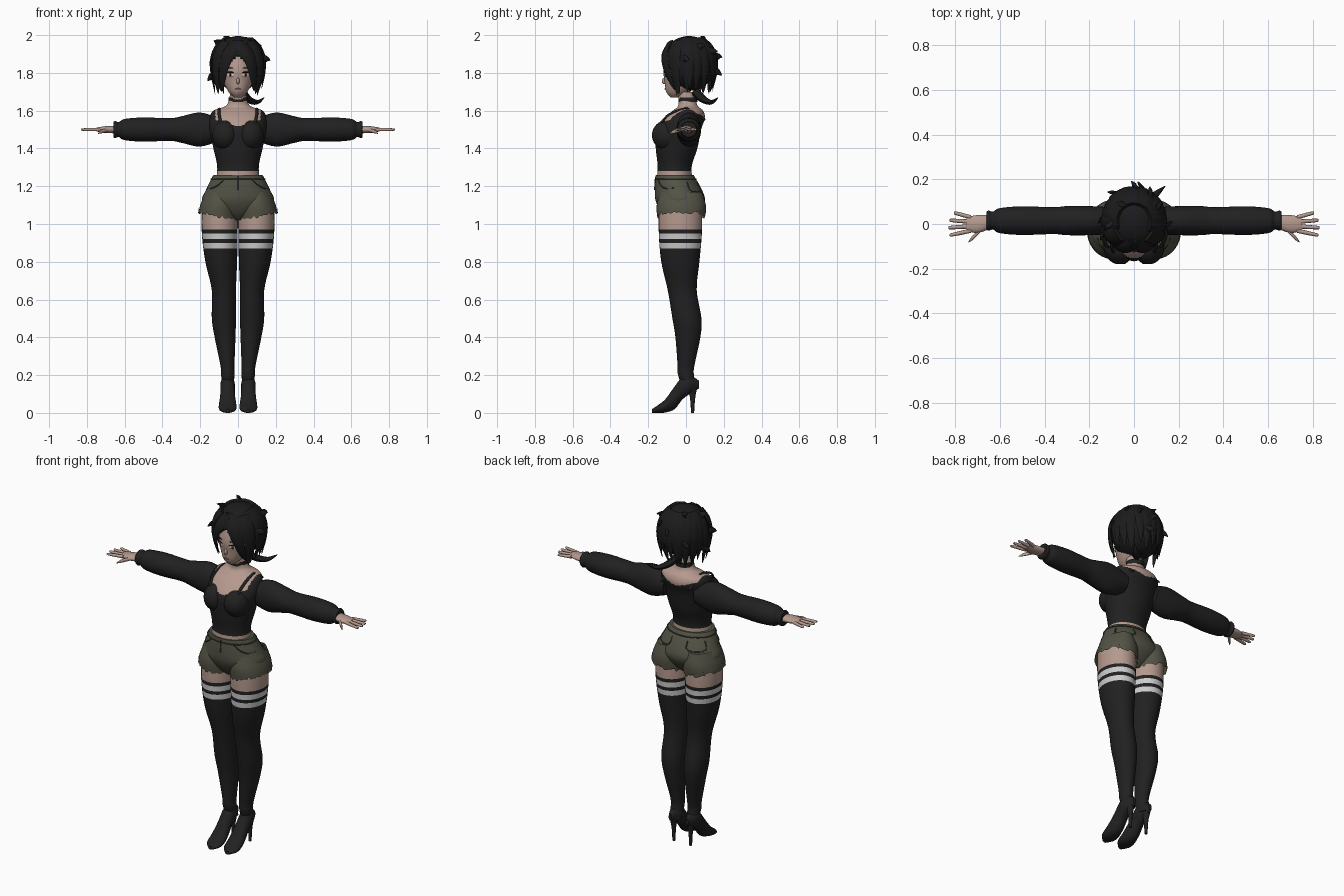
import bpy, bmesh, math, random
from mathutils import Vector, Matrix
from math import sin, cos, radians

random.seed(4)
if "Cube" in bpy.data.objects:
    bpy.data.objects.remove(bpy.data.objects["Cube"])
made = []


def material(name, r, g, b):
    m = bpy.data.materials.new(name)
    m.use_nodes = True
    m.diffuse_color = (r, g, b, 1)
    node = m.node_tree.nodes["Principled BSDF"]
    node.inputs["Base Color"].default_value = (r, g, b, 1)
    node.inputs["Roughness"].default_value = 0.8
    return m


SKIN = material("skin", .46, .32, .27)
BLACK = material("black cloth", .015, .015, .016)
HAIR = material("black hair", .011, .011, .012)
OLIVE = material("olive denim", .085, .085, .06)
SEAM = material("dark olive seam", .045, .045, .03)
WHITE = material("off white", .6, .6, .6)
IRIS = material("brown iris", .16, .06, .03)
LIP = material("lip", .33, .17, .15)


def finish(name, bm, mat, mirror):
    bmesh.ops.recalc_face_normals(bm, faces=bm.faces)
    mesh = bpy.data.meshes.new(name)
    bm.to_mesh(mesh)
    bm.free()
    mesh.materials.append(mat)
    ob = bpy.data.objects.new(name, mesh)
    bpy.context.collection.objects.link(ob)
    if mirror:
        ob.modifiers.new("mirror", 'MIRROR').use_mirror_merge = False
    made.append(ob)
    return ob


def smooth_path(points, steps):
    """Spline through rows of numbers."""
    rows = [Vector(p) for p in points]
    rows = [rows[0]] + rows + [rows[-1]]
    out = []
    for a, b, c, d in zip(rows, rows[1:], rows[2:], rows[3:]):
        for j in range(steps):
            t = j / steps
            out.append((b * 2 + (c - a) * t + (a * 2 - b * 5 + c * 4 - d) * t * t
                        + (b * 3 - a - c * 3 + d) * t ** 3) / 2)
    return out + [rows[-1]]


def skin_rings(name, rings, mat, sides, caps=True, mirror=False):
    bm = bmesh.new()
    angles = [2 * math.pi * i / sides for i in range(sides)]
    loops = [[bm.verts.new(c + u * cos(a) + v * sin(a)) for a in angles] for c, u, v in rings]
    for p, q in zip(loops, loops[1:]):
        for i in range(sides):
            bm.faces.new((p[i - 1], p[i], q[i], q[i - 1]))
    if caps:
        bm.faces.new(loops[0])
        bm.faces.new(loops[-1])
    return finish(name, bm, mat, mirror)


def loft(name, rows, mat, axis='Z', sides=32, steps=5, caps=True, mirror=False):
    """Rows of x, y, z and two radii, with rings square to an axis."""
    X, Y, Z = Matrix.Identity(3)
    u, v = {'Z': (X, Y), 'X': (Y, Z), 'Y': (X, Z)}[axis]
    rings = [(Vector(r[:3]), u * r[3], v * r[4]) for r in smooth_path(rows, steps)]
    return skin_rings(name, rings, mat, sides, caps, mirror)


def column(name, rows, mat, **options):
    """Centred upright loft from rows of height, depth and two radii."""
    return loft(name, [(0, y, z, rx, ry) for z, y, rx, ry in rows], mat, **options)


def ribbon(name, points, width, thick, mat, centre, taper=False, mirror=False):
    """Flat strip lying around a centre point, pointed if tapered."""
    path = smooth_path(points, 5)
    last = len(path) - 1
    rings = []
    for i, p in enumerate(path):
        along = (path[min(i + 1, last)] - path[max(i - 1, 0)]).normalized()
        side = along.cross(p - Vector(centre)).normalized()
        size = max(.04, 1 - (i / last) ** 2) if taper else 1
        rings.append((p, side * width * size, side.cross(along) * thick * size))
    return skin_rings(name, rings, mat, 8, mirror=mirror)


def ball(name, place, size, mat, turn=0, mirror=False):
    bm = bmesh.new()
    matrix = (Matrix.Translation(place) @ Matrix.Rotation(turn, 4, 'Z')
              @ Matrix.Diagonal((*size, 1)))
    bmesh.ops.create_uvsphere(bm, u_segments=48, v_segments=32, radius=1, matrix=matrix)
    return finish(name, bm, mat, mirror)


def edit(ob, action):
    bm = bmesh.new()
    bm.from_mesh(ob.data)
    action(bm)
    bm.to_mesh(ob.data)
    bm.free()


def cut(ob, heights):
    def action(bm):
        for z in heights:
            bmesh.ops.bisect_plane(bm, geom=bm.verts[:] + bm.edges[:] + bm.faces[:],
                                   plane_co=(0, 0, z), plane_no=(0, 0, 1))
    edit(ob, action)


def paint(ob, mat, rule):
    ob.data.materials.append(mat)
    for p in ob.data.polygons:
        if rule(p.center):
            p.material_index = len(ob.data.materials) - 1


# Torso with cropped sweater and open neckline
torso = column("torso", [
    (1.2, -.06, .12, .1), (1.3, -.06, .11, .09), (1.4, -.05, .13, .11), (1.5, -.04, .15, .12),
    (1.56, -.01, .15, .11), (1.6, .01, .13, .08), (1.63, .01, .06, .05), (1.7, 0, .04, .045)],
    SKIN, sides=96, steps=12)
HEM = 1.28
cut(torso, [HEM])


def is_sweater(c):
    neckline = 1.515 if c.y < 0 else 1.55
    shoulder = .08 if abs(c.x) > .12 else 0
    return HEM < c.z < neckline + .3 * abs(c.x) + shoulder


paint(torso, BLACK, is_sweater)
ball("bust", (.066, -.1, 1.47), (.07, .08, .08), BLACK, mirror=True)
ribbon("shoulder_strap", [(.09, -.13, 1.53), (.1, -.09, 1.58), (.1, .01, 1.61), (.09, .1, 1.55)],
       .008, .005, BLACK, (.05, 0, 1.5), mirror=True)
column("choker", [(1.645, .01, .05, .05), (1.67, .01, .05, .05)], BLACK)

# Puffed sleeves with gathered cuffs
sleeve_profile = [(.1, .06), (.2, .09), (.3, .07), (.36, .06), (.5, .064), (.6, .056),
                  (.63, .04), (.65, .045), (.66, .04)]
loft("sleeve", [(x, .015, 1.5, min(r, .065), r) for x, r in sleeve_profile],
     BLACK, 'X', mirror=True)

# Hands
loft("palm", [(.64, .01, 1.5, .03, .02), (.7, 0, 1.5, .04, .018), (.75, 0, 1.5, .03, .01)],
     SKIN, 'X', sides=16, mirror=True)
for i, finger in enumerate(("little", "ring", "middle", "index")):
    y = .03 - .02 * i
    tip = .83 - .006 * (i - 2) ** 2
    loft(finger + "_finger", [(.73, y, 1.5, .01, .01), (tip - .01, y * 1.6, 1.5, .008, .007),
         (tip, y * 1.6, 1.5, .003, .003)], SKIN, 'X', sides=10, mirror=True)
loft("thumb", [(.68, -.02, 1.5, .01, .01), (.72, -.06, 1.49, .01, .01),
               (.74, -.08, 1.48, .003, .003)], SKIN, 'X', sides=10, mirror=True)

# Denim shorts with frayed, slanted hems
column("shorts", [(1.26, -.06, .13, .1), (1.18, -.04, .17, .125), (1.12, -.03, .19, .13),
                  (1.06, -.03, .13, .1), (1.02, -.03, .05, .06)], OLIVE, sides=48)
hems = loft("shorts_leg", [(.1, -.025, 1.17, .07, .11), (.1, -.025, 1.1, .1, .13),
                           (.105, -.025, 1.04, .106, .128)],
            OLIVE, sides=64, caps=False, mirror=True)
for vert in hems.data.vertices:
    if vert.co.z < 1.06:
        fray = random.uniform(-.01, .01) if vert.co.z < 1.041 else 0
        vert.co.z += .2 * (vert.co.x - .1) + fray


def on_shorts(angle, drop):
    """Point on the upper shorts, by degrees from the front and drop below the waist."""
    a, s = radians(angle), drop / .08
    return ((.13 + .04 * s) * sin(a), -.06 + .02 * s - (.1 + .025 * s) * cos(a), 1.26 - drop)


for name, marks in {
        "waist_seam": [(a, .022) for a in range(0, 181, 15)],
        "fly_seam": [(0, .01), (0, .04), (0, .08)],
        "pocket_seam": [(30, .02), (40, .05), (55, .07), (80, .07)],
        "back_pocket_seam": [(160, .04), (160, .08), (140, .09), (120, .08), (120, .04)]}.items():
    ribbon(name, [on_shorts(*m) for m in marks], .003, .004, SEAM, (0, -.05, 1.2), mirror=True)

# Legs: skin above, black stockings with two pale bands
leg_profile = [(1.1, -.03, .095), (.95, -.03, .095), (.8, -.03, .084), (.65, -.02, .064),
               (.5, .005, .064), (.4, .01, .055), (.25, 0, .037), (.2, 0, .035), (.13, .02, .03)]
leg = loft("leg", [(.03 + .7 * r, y, z, r, 1.2 * r) for z, y, r in leg_profile],
           SKIN, mirror=True)
cut(leg, [.97, .95, .92, .9, .87])
paint(leg, BLACK, lambda c: c.z < .97)
paint(leg, WHITE, lambda c: .92 < c.z < .95 or .87 < c.z < .9)

# High heeled shoes, from heel to toe
shoe_profile = [(.07, .02, .13, .01), (.02, .05, .1, .036), (-.02, .06, .07, .038),
                (-.06, .06, .02, .04), (-.11, .035, .002, .047), (-.15, .02, 0, .043),
                (-.18, .01, 0, .015)]
loft("shoe", [(.055, y, sole + r, wide, r) for y, r, sole, wide in shoe_profile],
     BLACK, 'Y', mirror=True)
loft("shoe_heel", [(.055, .035, .14, .024, .026), (.055, .035, .08, .012, .014),
                   (.055, .035, 0, .008, .008)], BLACK, sides=16, mirror=True)

# Head and face
column("head", [(1.67, -.06, .02, .02), (1.7, -.045, .05, .06), (1.76, -.02, .08, .094),
                (1.82, -.01, .09, .11), (1.9, 0, .08, .1), (1.96, 0, .04, .05)], SKIN, sides=48)
ball("nose", (0, -.114, 1.757), (.009, .014, .017), SKIN)
ball("mouth", (0, -.11, 1.715), (.017, .004, .004), LIP)
for name, y, z, wide, tall, mat in [
        ("eye_white", .105, 1.79, .02, .012, WHITE), ("iris", .107, 1.79, .009, .012, IRIS),
        ("pupil", .109, 1.79, .004, .006, HAIR), ("eyelash", .107, 1.803, .022, .004, HAIR),
        ("eyebrow", .11, 1.825, .02, .003, HAIR)]:
    ball(name, (.04, -y, z), (wide, .004, tall), mat, .5, mirror=True)

# Hair shell opened around the face
CROWN = Vector((0, .015, 1.85))
shell = ball("hair_shell", CROWN, (.138, .145, .145), HAIR)


def open_face(bm):
    middles = {f: f.calc_center_median() for f in bm.faces}
    gone = [f for f, c in middles.items() if c.y < -.05 and c.z < 1.9 - .8 * abs(c.x)]
    bmesh.ops.delete(bm, geom=gone, context='FACES')


edit(shell, open_face)
shell.modifiers.new("thickness", 'SOLIDIFY').thickness = .02


def on_hair(turn, rise, lift=0):
    """Point on the hair, by degrees round from the front and up from the middle."""
    a, b = radians(turn), radians(rise)
    out = cos(b) if rise > 0 else 1 - .25 * sin(b) ** 2
    return CROWN + Vector((.138 * out * sin(a), -.145 * out * cos(a), .15 * sin(b))) * (1 + lift)


def strand(name, turns, rises, width, flick=0, mirror=False):
    points = []
    for i in range(6):
        t = i / 5
        turn = turns[0] + (turns[1] - turns[0]) * t ** .6
        rise = rises[0] + (rises[1] - rises[0]) * t
        points.append(on_hair(turn, rise, flick * t ** 3))
    ribbon(name, points, width, width / 3, HAIR, CROWN, True, mirror)


# Parted fringe, face framing locks and layered back
strand("fringe_outer", (0, 55), (45, -80), .034, mirror=True)
strand("fringe_inner", (0, 35), (50, -25), .022, mirror=True)
strand("side_lock", (50, 65), (50, -80), .04, .1, mirror=True)
strand("long_lock", (55, 60), (0, -80), .024, .15)
for turn in range(80, 281, 16):
    strand("back_lock", (turn, turn + random.uniform(-8, 8)), (60, random.uniform(-80, -50)),
           .036, random.uniform(0, .15))

# Loose flicks standing off the hair
for turn, rise in [(-90, 40), (-75, 0), (-150, 50), (75, 5), (110, 30), (140, 20),
                   (170, 10), (160, -20), (-150, -10), (-100, -30)]:
    ribbon("flick", [on_hair(turn, rise, -.1), on_hair(turn + 8, rise + 4, .1),
                     on_hair(turn + 14, rise, .25)], .024, .012, HAIR, CROWN, True)

# Low side ponytail
ribbon("ponytail", [(.02, .05, 1.7), (.055, .09, 1.66), (.1, .135, 1.645), (.14, .17, 1.67)],
       .026, .022, HAIR, CROWN, True)

# Smooth shading with crisp rims
bpy.ops.object.select_all(action='DESELECT')
for ob in made:
    ob.select_set(True)
bpy.context.view_layer.objects.active = made[0]
bpy.ops.object.shade_smooth_by_angle(angle=radians(50))
